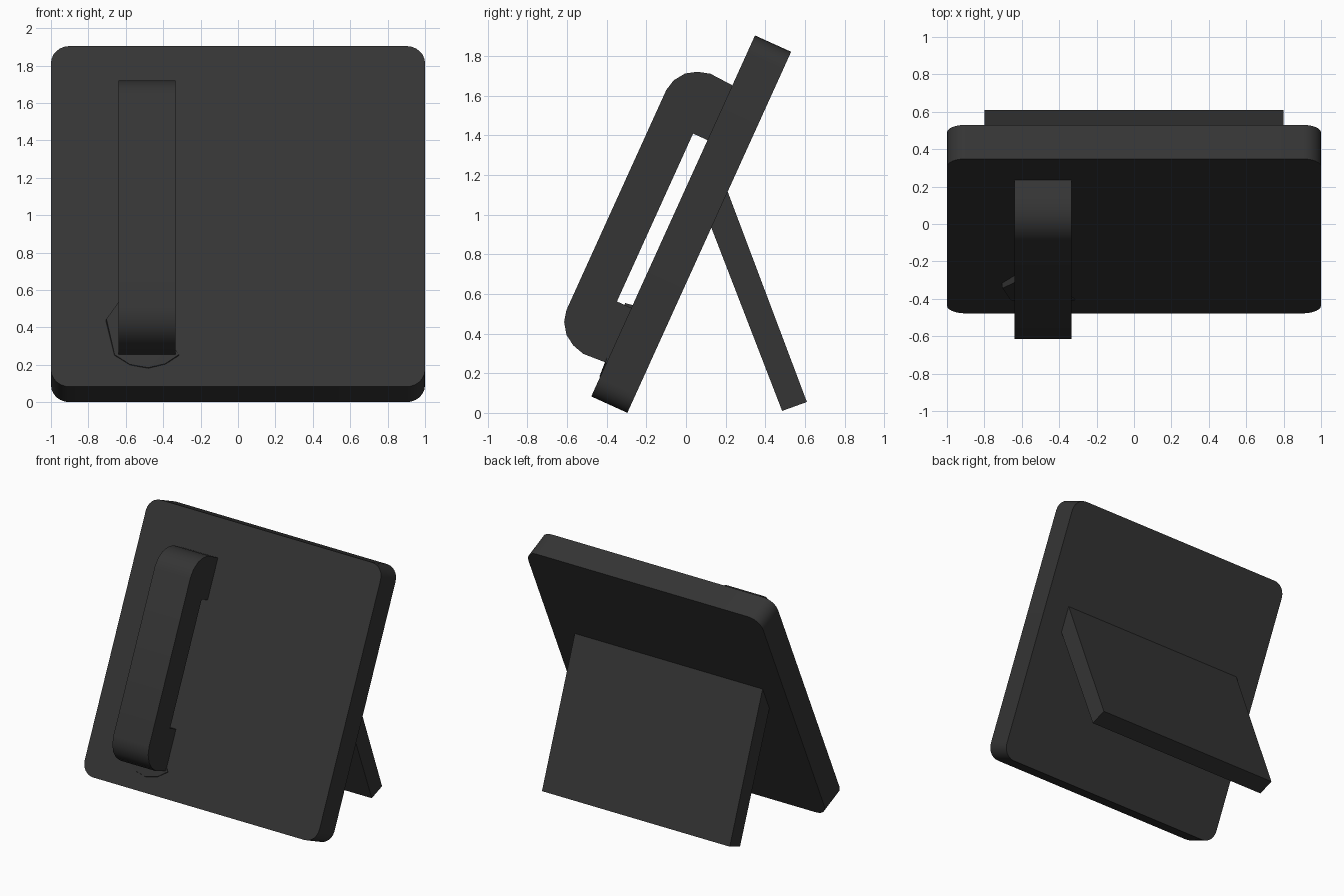
import bpy, bmesh
from math import sin, cos, pi, radians
from mathutils import Matrix, Vector

if "Cube" in bpy.data.objects:
    bpy.data.objects.remove(bpy.data.objects["Cube"])

TILT = radians(24.4)
# Panel frame: x across, y up the sloping front face, z out of it
FRAME = Matrix(((1, 0, 0, 0),
                (0, sin(TILT), -cos(TILT), -0.478),
                (0, cos(TILT), sin(TILT), 0.083),
                (0, 0, 0, 1)))

dark = bpy.data.materials.new("dark_grey")
dark.diffuse_color = (0.035, 0.035, 0.035, 1)
dark.use_nodes = True
dark.node_tree.nodes["Principled BSDF"].inputs["Base Color"].default_value = dark.diffuse_color


def finish(name, bm, matrix=Matrix(), smooth=False):
    bmesh.ops.transform(bm, matrix=matrix, verts=bm.verts)
    bmesh.ops.recalc_face_normals(bm, faces=bm.faces)
    mesh = bpy.data.meshes.new(name)
    bm.to_mesh(mesh)
    bm.free()
    mesh.materials.append(dark)
    ob = bpy.data.objects.new(name, mesh)
    bpy.context.collection.objects.link(ob)
    if smooth:
        bpy.ops.object.select_all(action='DESELECT')
        ob.select_set(True)
        bpy.context.view_layer.objects.active = ob
        bpy.ops.object.shade_smooth_by_angle(angle=radians(35))
    return ob


def prism(name, points, offset, matrix=Matrix(), smooth=False):
    bm = bmesh.new()
    face = bm.faces.new([bm.verts.new(p) for p in points])
    ext = bmesh.ops.extrude_face_region(bm, geom=[face], use_keep_orig=True)
    moved = [v for v in ext["geom"] if isinstance(v, bmesh.types.BMVert)]
    bmesh.ops.translate(bm, vec=Vector(offset), verts=moved)
    return finish(name, bm, matrix, smooth)


# Square panel with rounded corners
R, STEPS = 0.1, 6
outline = []
for k, (cx, cy) in enumerate([(1 - R, 2 - R), (R - 1, 2 - R), (R - 1, R), (1 - R, R)]):
    for i in range(STEPS + 1):
        a = (k + i / STEPS) * pi / 2
        outline.append((cx + R * cos(a), cy + R * sin(a), 0))
prism("panel", outline, (0, 0, -0.2), FRAME, True)

# Handset: mirrored side profile with a slot behind the grip
half = [(0.49, 0.08), (0.49, -0.01), (0.187, -0.01), (0.179, 0.125), (0.197, 0.189),
        (0.231, 0.242), (0.286, 0.28), (0.345, 0.294)]
profile = half + [(1.91 - s, t) for s, t in reversed(half)]
prism("handset", [(-0.64, s, t) for s, t in profile], (0.305, 0, 0), FRAME, True)

# Slightly tilted earpiece disc showing from under the handset
bm = bmesh.new()
rim = [(-0.63, 0.51), (-0.71, 0.39), (-0.665, 0.18), (-0.58, 0.12), (-0.48, 0.10),
       (-0.385, 0.125), (-0.31, 0.18), (-0.35, 0.24)]
base = [bm.verts.new((x, s, -0.02)) for x, s in rim]
top = [bm.verts.new((-0.49 + (x + 0.49) * 0.97, 0.3 + (s - 0.3) * 0.95,
                     0.004 + 0.1 * max(0, s - 0.16))) for x, s in rim]
bm.faces.new(top)
bm.faces.new(base[::-1])
for i in range(len(rim)):
    j = (i + 1) % len(rim)
    bm.faces.new((base[i], base[j], top[j], top[i]))
bmesh.ops.triangulate(bm, faces=[f for f in bm.faces if len(f.verts) > 4])
finish("earpiece_disc", bm, FRAME)

# Rear stand leaning into the panel
leg = [(0.205, 1.13), (0.12, 0.955), (0.485, 0.01), (0.61, 0.055), (0.21, 1.13)][:4]
prism("rear_stand", [(-0.8, y, z) for y, z in leg], (1.6, 0, 0))
